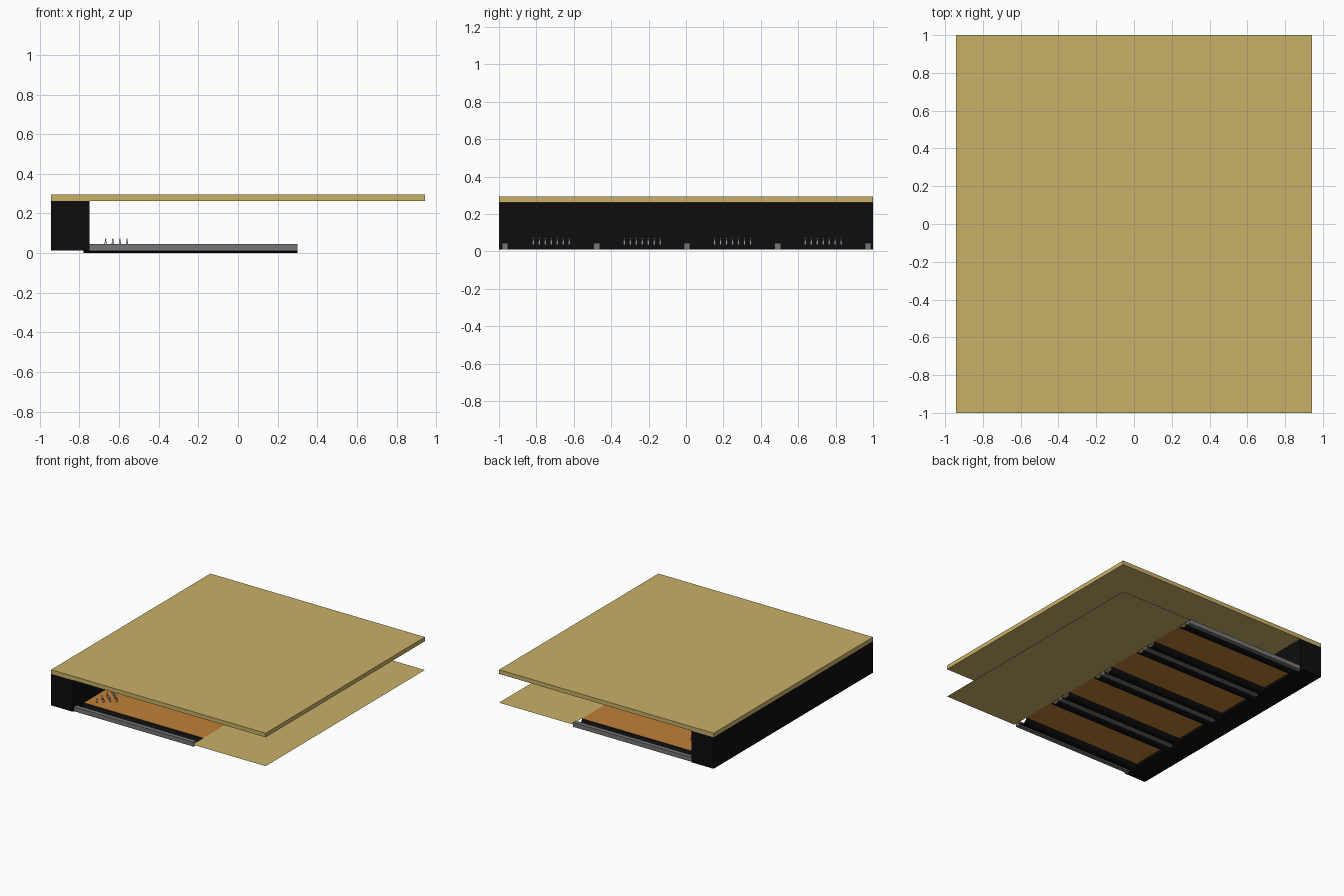
import bpy, bmesh, math

if "Cube" in bpy.data.objects:
    bpy.data.objects.remove(bpy.data.objects["Cube"])

X0, X1 = -0.943, 0.943      # back and front ends
FOUL, PIT = 0.30, -0.75     # lane start and pit wall
FLOOR = 0.033               # height of the playing surface


def material(name, rgb):
    m = bpy.data.materials.new(name)
    m.diffuse_color = (*rgb, 1)
    m.use_nodes = True
    m.node_tree.nodes["Principled BSDF"].inputs["Base Color"].default_value = m.diffuse_color
    return m


WOOD = material("pale_wood", (0.58, 0.44, 0.14))
LANE = material("orange_wood", (0.53, 0.22, 0.04))
BLACK = material("black", (0.004, 0.004, 0.004))
GREY = material("rail_grey", (0.18, 0.18, 0.18))
WHITE = material("pin_white", (0.85, 0.8, 0.8))
RED = material("pin_red", (0.6, 0.03, 0.03))


def mesh_object(name, verts, faces, *mats):
    me = bpy.data.meshes.new(name)
    me.from_pydata(verts, [], faces)
    for m in mats:
        me.materials.append(m)
    ob = bpy.data.objects.new(name, me)
    bpy.context.collection.objects.link(ob)
    return ob


def box(name, x, y, z, mat):
    verts = [(a, b, c) for a in x for b in y for c in z]
    faces = [(0, 1, 3, 2), (4, 6, 7, 5), (0, 4, 5, 1),
             (2, 3, 7, 6), (0, 2, 6, 4), (1, 5, 7, 3)]
    return mesh_object(name, verts, faces, mat)


def sheet(name, x, y, z, mat):
    verts = [(x[0], y[0], z), (x[1], y[0], z), (x[1], y[1], z), (x[0], y[1], z)]
    return mesh_object(name, verts, [(0, 1, 2, 3)], mat)


def gutter(name, y0, y1):
    # open half-round trough
    n, c, r = 10, (y0 + y1) / 2, (y1 - y0) / 2
    verts = []
    for i in range(n + 1):
        a = math.pi * i / n
        y, z = c - r * math.cos(a), FLOOR * (1 - math.sin(a))
        verts += [(-0.78, y, z), (FOUL, y, z)]
    faces = [(2*i, 2*i + 1, 2*i + 3, 2*i + 2) for i in range(n)]
    ob = mesh_object(name, verts, faces, BLACK)
    for p in ob.data.polygons:
        p.use_smooth = True


def pin_mesh():
    # lathed pin with a red neck band
    profile = [(0.0025, 0), (0.0058, 0.012), (0.0048, 0.021), (0.0026, 0.029),
               (0.0025, 0.032), (0.0034, 0.037), (0.0022, 0.0405)]
    n = 12
    verts = [(r * math.cos(2*math.pi*k/n), r * math.sin(2*math.pi*k/n), z)
             for r, z in profile for k in range(n)]
    faces = [(i*n + k, i*n + (k+1) % n, (i+1)*n + (k+1) % n, (i+1)*n + k)
             for i in range(len(profile) - 1) for k in range(n)]
    faces += [tuple(range(n))[::-1], tuple(range(len(verts) - n, len(verts)))]
    ob = mesh_object("pin", verts, faces, WHITE, RED)
    for i, p in enumerate(ob.data.polygons):
        p.use_smooth = i < len(faces) - 2
        if 3 * n <= i < 4 * n:
            p.material_index = 1
    me = ob.data
    bpy.data.objects.remove(ob)
    return me


# ceiling, pit housing and approach floor
box("ceiling", (X0, X1), (-1, 1), (0.262, 0.295), WOOD)
box("pit_housing", (X0, PIT), (-1, 1), (0.012, 0.262), BLACK)
sheet("approach_floor", (FOUL, X1), (-1, 1), FLOOR, WOOD)

# divider rails
rails = [-0.968, -0.477, 0.005, 0.49, 0.973]
HALF = 0.017
for y in rails:
    box("divider_rail", (PIT - 0.01, FOUL), (y - HALF, y + HALF), (0.01, 0.045), GREY)

# lanes with a gutter on each side and ten pins
pin = pin_mesh()
for left, right in zip(rails, rails[1:]):
    c = (left + right) / 2 + 0.002
    sheet("lane", (PIT, FOUL), (c - 0.145, c + 0.145), FLOOR, LANE)
    gutter("gutter", left + HALF, c - 0.145)
    gutter("gutter", c + 0.145, right - HALF)
    for row in range(4):
        for k in range(row + 1):
            ob = bpy.data.objects.new("pin", pin)
            ob.location = (-0.56 - 0.036 * row, c + (k - row / 2) * 0.064, FLOOR)
            bpy.context.collection.objects.link(ob)
